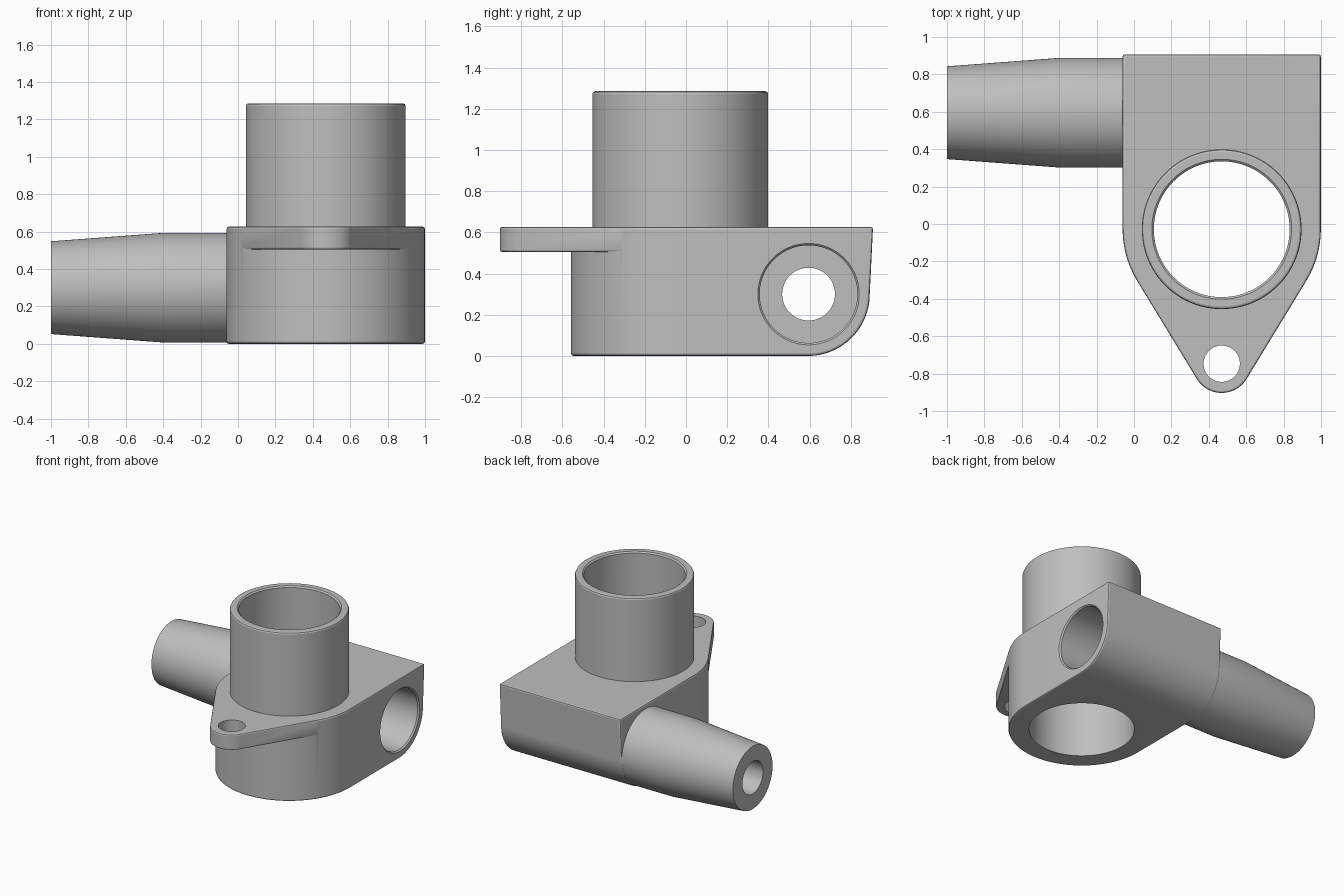
import bpy, bmesh
from math import pi, cos, sin, asin

if "Cube" in bpy.data.objects:
    bpy.data.objects.remove(bpy.data.objects["Cube"], do_unlink=True)

CX, CY = 0.469, -0.028        # upright socket axis
PY, PZ = 0.595, 0.30          # side pipe axis
R, TOP = 0.53, 0.627          # body radius and height
EAR_Y, EAR_R = -0.747, 0.156  # mounting ear
SIDES = 96


def finish(name, bm):
    bmesh.ops.recalc_face_normals(bm, faces=bm.faces)
    mesh = bpy.data.meshes.new(name)
    bm.to_mesh(mesh)
    bm.free()
    obj = bpy.data.objects.new(name, mesh)
    bpy.context.collection.objects.link(obj)
    return obj


def prism(name, outline, lo, hi, axis="Z"):
    """Extrude a closed outline along Z (x, y points) or X (y, z points)."""
    bm = bmesh.new()
    place = (lambda p, h: (p[0], p[1], h)) if axis == "Z" else (lambda p, h: (h, p[0], p[1]))
    low, high = ([bm.verts.new(place(p, h)) for p in outline] for h in (lo, hi))
    bm.faces.new(low)
    bm.faces.new(high)
    for i in range(len(outline)):
        bm.faces.new((low[i - 1], low[i], high[i], high[i - 1]))
    return finish(name, bm)


def lathe(name, profile, centre, axis="Z"):
    """Revolve (radius, distance) points into a closed solid."""
    bm = bmesh.new()
    a, b = centre
    rings = []
    for r, h in profile:
        ring = []
        for i in range(SIDES):
            u = a + r * cos(2 * pi * i / SIDES)
            v = b + r * sin(2 * pi * i / SIDES)
            ring.append(bm.verts.new((u, v, h) if axis == "Z" else (h, u, v)))
        rings.append(ring)
    bm.faces.new(rings[0])
    bm.faces.new(rings[-1])
    for p, q in zip(rings, rings[1:]):
        for i in range(SIDES):
            bm.faces.new((p[i - 1], p[i], q[i], q[i - 1]))
    return finish(name, bm)


def apply(obj, mod):
    bpy.context.view_layer.objects.active = obj
    bpy.ops.object.modifier_apply(modifier=mod.name)


def combine(obj, other, operation):
    mod = obj.modifiers.new("combine", "BOOLEAN")
    mod.operation, mod.solver, mod.object = operation, "EXACT", other
    apply(obj, mod)
    bpy.data.objects.remove(other, do_unlink=True)


def round_edges(obj, width):
    mod = obj.modifiers.new("round", "BEVEL")
    mod.width, mod.segments = width, 2
    mod.limit_method, mod.angle_limit = "ANGLE", pi / 6
    apply(obj, mod)


def arc(cx, cy, r, start, end, steps):
    return [(cx + r * cos(start + (end - start) * i / steps),
             cy + r * sin(start + (end - start) * i / steps)) for i in range(steps + 1)]


# Body: D-shaped plan trimmed by a side profile with a rounded lower back
plan = arc(CX, CY, R, pi, 2 * pi, 48) + [(CX + R, 1.5), (CX - R, 1.5)]
side = arc(0.592, 0.30, 0.30, -pi / 2, 0, 24) + [(0.908, TOP), (-1, TOP), (-1, 0)]
housing = prism("pipe_elbow_housing", plan, -0.5, 1.0)
combine(housing, prism("side_profile", side, -0.5, 1.5, "X"), "INTERSECT")
round_edges(housing, 0.012)

# Mounting ear: plate tangent to the body and to its rounded tip
tilt = asin((R - EAR_R) / (CY - EAR_Y))
tip = arc(CX, EAR_Y, EAR_R, pi + tilt, 2 * pi - tilt, 24)
left = arc(CX, CY, R, pi + tilt, pi + tilt, 1)[0]
right = (2 * CX - left[0], left[1])
ear = prism("mounting_ear", [left] + tip + [right, (CX + 0.4, -0.05), (CX - 0.4, -0.05)],
            0.505, TOP)
round_edges(ear, 0.01)
combine(housing, ear, "UNION")

# Upright socket and tapered side pipe
socket = lathe("upright_socket", [(0.427, 0.4), (0.427, 1.272), (0.423, 1.281), (0.414, 1.285)],
               (CX, CY))
combine(housing, socket, "UNION")
pipe = lathe("side_pipe", [(0.248, -1), (0.293, -0.4), (0.293, 0.1)], (PY, PZ), "X")
combine(housing, pipe, "UNION")

# Bores: upright socket, stepped side pipe, ear hole
bores = [
    lathe("socket_bore", [(0.382, -0.1), (0.38, 0), (0.363, 1.275), (0.375, 1.286),
                          (0.375, 1.4)], (CX, CY)),
    lathe("pipe_bore", [(0.128, -1.1), (0.128, -0.35), (0.237, -0.35), (0.237, 0.989),
                        (0.247, 1.0), (0.247, 1.1)], (PY, PZ), "X"),
    lathe("ear_hole", [(0.097, 0.4), (0.097, 0.7)], (CX, EAR_Y)),
]
for bore in bores:
    combine(housing, bore, "DIFFERENCE")

# Single grey material
grey = bpy.data.materials.new("plain_grey")
grey.use_nodes = True
colour = (0.52, 0.52, 0.52, 1)
grey.diffuse_color = colour
grey.node_tree.nodes["Principled BSDF"].inputs["Base Color"].default_value = colour
housing.data.materials.clear()
housing.data.materials.append(grey)
for face in housing.data.polygons:
    face.material_index = 0

# Smooth the curved walls, keep edges crisp
bpy.ops.object.select_all(action="DESELECT")
housing.select_set(True)
bpy.context.view_layer.objects.active = housing
bpy.ops.object.shade_smooth_by_angle(angle=pi / 9)
